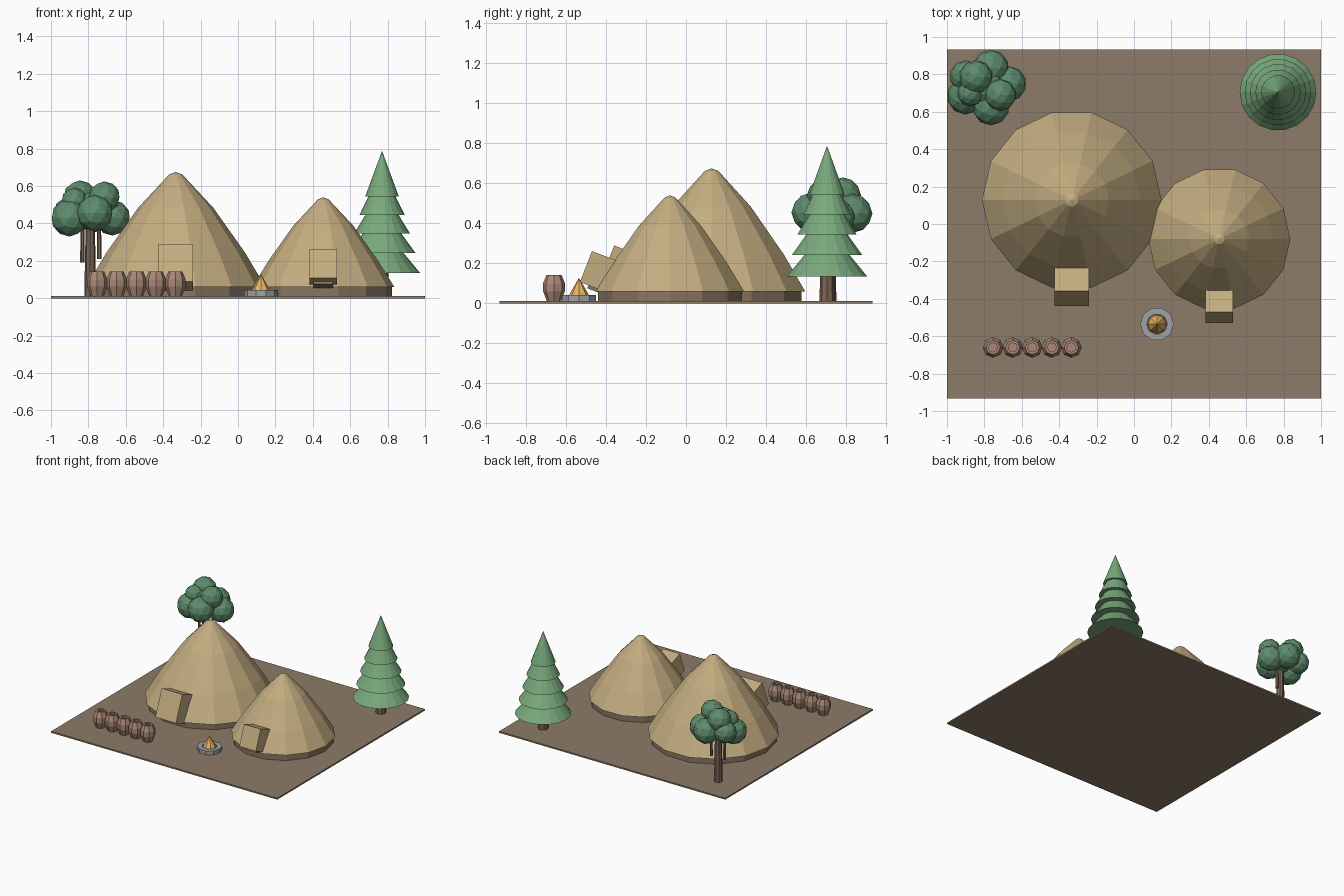
import bpy, bmesh, math
from mathutils import Matrix, Vector

if "Cube" in bpy.data.objects:
    bpy.data.objects.remove(bpy.data.objects["Cube"])


def mat(name, rgb):
    m = bpy.data.materials.new(name)
    m.diffuse_color = (*rgb, 1)
    m.use_nodes = True
    m.node_tree.nodes["Principled BSDF"].inputs["Base Color"].default_value = m.diffuse_color
    return m


EARTH = mat("earth", (0.27, 0.20, 0.14))
STRAW = mat("straw", (0.55, 0.42, 0.22))
MUD = mat("mud", (0.25, 0.18, 0.12))
CLAY = mat("clay", (0.40, 0.25, 0.18))
BARK = mat("bark", (0.20, 0.13, 0.09))
NEEDLE = mat("needles", (0.19, 0.40, 0.20))
LEAF = mat("leaves", (0.11, 0.26, 0.15))
STONE = mat("stone", (0.35, 0.37, 0.38))
FLAME = mat("flame", (0.80, 0.45, 0.12))


def finish(bm, name, material):
    bmesh.ops.recalc_face_normals(bm, faces=bm.faces)
    me = bpy.data.meshes.new(name)
    bm.to_mesh(me)
    bm.free()
    me.materials.append(material)
    ob = bpy.data.objects.new(name, me)
    bpy.context.collection.objects.link(ob)
    return ob


def lathe(name, profile, sides, x, y, material, loop=False):
    """Revolve (radius, z) points; ends are capped unless the profile loops."""
    bm = bmesh.new()
    rings = []
    for r, z in profile:
        n = sides if r > 0 else 1
        rings.append([bm.verts.new((x + r * math.cos(2 * math.pi * i / sides),
                                    y + r * math.sin(2 * math.pi * i / sides), z))
                      for i in range(n)])
    pairs = list(zip(rings, rings[1:]))
    if loop:
        pairs.append((rings[-1], rings[0]))
    for a, b in pairs:
        for i in range(sides):
            j = (i + 1) % sides
            if len(b) == 1:
                bm.faces.new((a[i], a[j], b[0]))
            else:
                bm.faces.new((a[i], a[j], b[j], b[i]))
    if not loop:
        for ring in (rings[0], rings[-1]):
            if len(ring) > 2:
                bm.faces.new(ring)
    return finish(bm, name, material)


def box(name, size, centre, material, tilt=0.0):
    bm = bmesh.new()
    bmesh.ops.create_cube(bm, size=1, matrix=Matrix.Translation(centre)
                          @ Matrix.Rotation(tilt, 4, 'X')
                          @ Matrix.Diagonal((*size, 1)))
    return finish(bm, name, material)


G = 0.012  # ground top

# Ground slab
box("ground", (2, 1.866, G), (0, 0, G / 2), EARTH)


# Huts: low mud wall, domed straw roof, tilted porch with doorway
def hut(tag, x, y, wall_r, roof, porch_w, top, bottom):
    lathe(tag + "_wall", [(wall_r, G), (wall_r, 0.066)], 14, x, y, MUD)
    lathe(tag + "_roof", roof, 14, x, y, STRAW)
    top, bottom = Vector((x, *top)), Vector((x, *bottom))
    up = top - bottom
    tilt = math.atan2(up.y, up.z)
    depth = 0.16
    back = Vector((0, math.cos(tilt), -math.sin(tilt)))
    box(tag + "_porch", (porch_w, depth, up.length),
        (top + bottom) / 2 + back * depth / 2, STRAW, -tilt)
    box(tag + "_door", (porch_w * 0.7, 0.12, 0.07),
        (x, bottom.y + 0.105, 0.087), MUD, -tilt)


hut("large_hut", -0.333, 0.128, 0.462,
    [(0.48, 0.06), (0.37, 0.245), (0.2, 0.485), (0.035, 0.662), (0, 0.675)],
    0.183, (-0.358, 0.29), (-0.439, 0.09))
hut("small_hut", 0.456, -0.08, 0.368,
    [(0.38, 0.06), (0.29, 0.205), (0.16, 0.388), (0.028, 0.529), (0, 0.54)],
    0.146, (-0.47, 0.262), (-0.53, 0.107))

# Row of clay pots
for i in range(5):
    lathe(f"pot_{i + 1}",
          [(0.036, G), (0.055, 0.062), (0.055, 0.1), (0.038, 0.142),
           (0.024, 0.142), (0.024, 0.125)],
          8, -0.753 + i * 0.1045, -0.66, CLAY)

# Campfire
lathe("fire_ring", [(0.09, G), (0.09, 0.043), (0.055, 0.043), (0.055, G)],
      10, 0.123, -0.535, STONE, loop=True)
lathe("fire_flame", [(0.052, G), (0.048, 0.045), (0, 0.128)], 8, 0.123, -0.535, FLAME)

# Conifer: trunk and five stacked cones
PX, PY = 0.77, 0.705
lathe("conifer_trunk", [(0.038, G), (0.033, 0.2)], 8, PX, PY, BARK)
for i, (r, z) in enumerate([(0.205, 0.134), (0.178, 0.243), (0.15, 0.345),
                            (0.121, 0.445), (0.09, 0.543)]):
    lathe(f"conifer_tier_{i + 1}", [(r, z), (0, z + 0.245)], 18, PX, PY, NEEDLE)

# Broadleaf tree: trunk, two upright branches, leaf clumps
lathe("tree_trunk", [(0.032, G), (0.024, 0.42)], 8, -0.79, 0.72, BARK)
for i, (x, y, z) in enumerate([(-0.832, 0.70, 0.19), (-0.742, 0.74, 0.21)]):
    lathe(f"tree_branch_{i + 1}", [(0.012, z), (0.01, z + 0.22)], 6, x, y, BARK)
CLUMPS = [(-0.90, 0.685, 0.43, 0.10), (-0.765, 0.625, 0.455, 0.098),
          (-0.67, 0.75, 0.43, 0.095), (-0.765, 0.835, 0.45, 0.097),
          (-0.845, 0.785, 0.54, 0.09), (-0.715, 0.69, 0.54, 0.085),
          (-0.79, 0.73, 0.47, 0.10), (-0.90, 0.79, 0.46, 0.085),
          (-0.875, 0.70, 0.52, 0.07)]
for i, (x, y, z, r) in enumerate(CLUMPS):
    bm = bmesh.new()
    bmesh.ops.create_icosphere(bm, subdivisions=2, radius=r,
                               matrix=Matrix.Translation((x, y, z)))
    finish(bm, f"leaf_clump_{i + 1}", LEAF)
